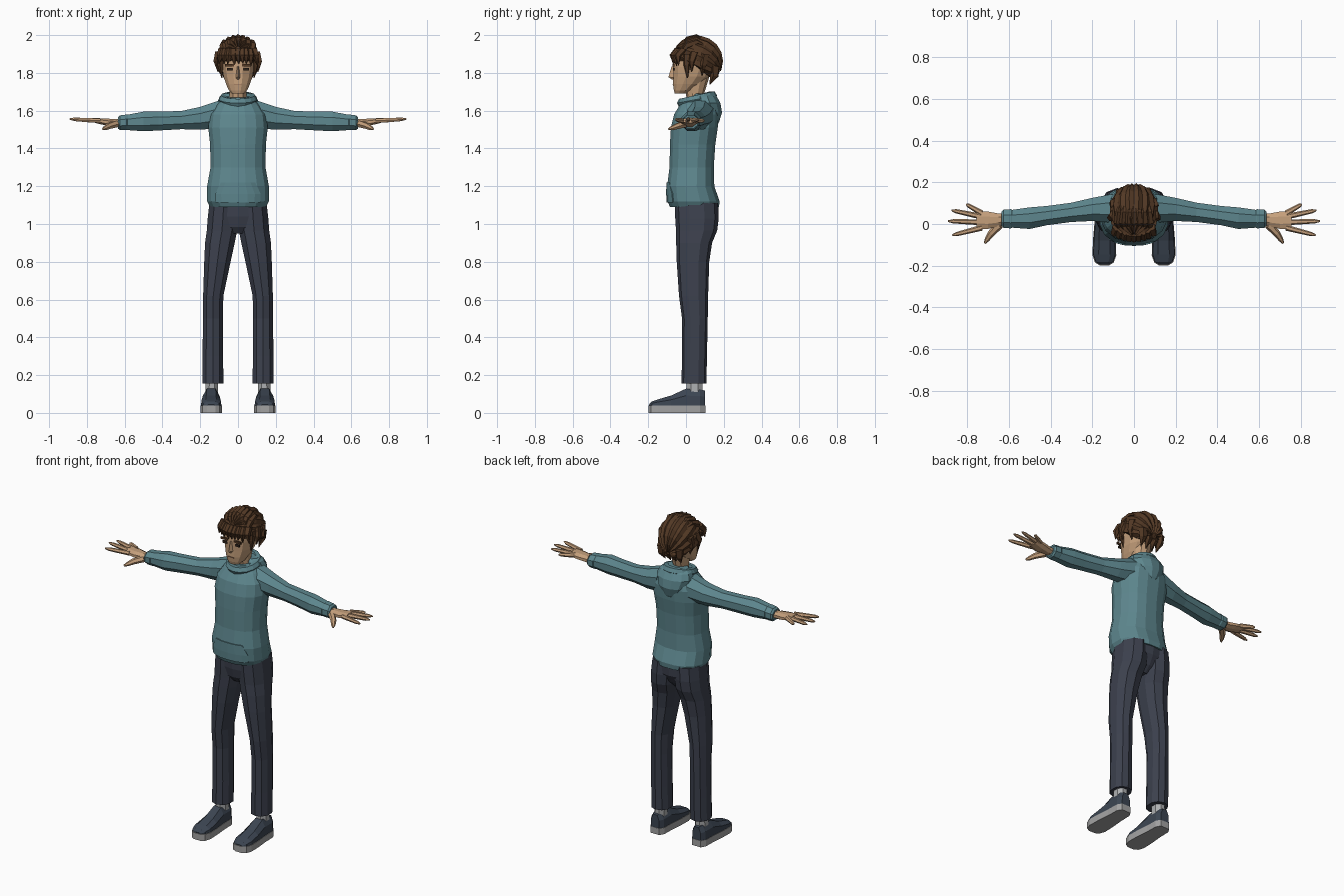
import bpy, bmesh, math, random
from math import sin, cos, pi, radians
from mathutils import Vector

random.seed(4)
if "Cube" in bpy.data.objects:
    bpy.data.objects.remove(bpy.data.objects["Cube"])


def material(name, *rgb):
    m = bpy.data.materials.new(name)
    m.use_nodes = True
    m.diffuse_color = (*rgb, 1)
    m.node_tree.nodes["Principled BSDF"].inputs["Base Color"].default_value = (*rgb, 1)
    return m


teal = material("teal cloth", .11, .24, .27)
denim = material("dark trousers", .045, .052, .075)
skin = material("skin", .56, .35, .2)
brown = material("brown hair", .085, .04, .018)
navy = material("navy shoe", .045, .06, .085)
grey = material("grey sole", .36, .36, .36)
sock_grey = material("light sock", .42, .43, .44)
dark = material("dark eye", .03, .018, .012)
lip = material("lip", .3, .15, .09)


def oval(u, v, ru, rv, n=12, power=1.0, start=0.0, span=2 * pi, closed=True):
    """Points of a superellipse; power under 1 makes it boxier."""
    pts = []
    for i in range(n):
        a = start + span * i / (n if closed else n - 1)
        c, s = cos(a), sin(a)
        pts.append((u + ru * math.copysign(abs(c) ** power, c),
                    v + rv * math.copysign(abs(s) ** power, s)))
    return pts


def build(name, mat, lofts, mirror=False, closed=True):
    """Skin each list of rings into one object."""
    bm = bmesh.new()
    for rings in lofts:
        rows = [[bm.verts.new(p) for p in ring] for ring in rings]
        n = len(rows[0])
        for a, b in zip(rows, rows[1:]):
            for i in range(n if closed else n - 1):
                j = (i + 1) % n
                bm.faces.new((a[i], a[j], b[j], b[i]))
        if closed:
            bm.faces.new(rows[0])
            bm.faces.new(rows[-1])
    bmesh.ops.recalc_face_normals(bm, faces=bm.faces)
    mesh = bpy.data.meshes.new(name)
    bm.to_mesh(mesh)
    bm.free()
    mesh.materials.append(mat)
    ob = bpy.data.objects.new(name, mesh)
    bpy.context.collection.objects.link(ob)
    if mirror:
        ob.modifiers.new("mirror", 'MIRROR').use_mirror_merge = False
    return ob


def upright(rows, n=12, power=1.0):
    """Rings stacked in z from (z, x, y, rx, ry)."""
    return [[(x, y, z) for x, y in oval(cx, cy, rx, ry, n, power, pi / n)]
            for z, cx, cy, rx, ry in rows]


def sideways(rows, n=8, power=1.0):
    """Rings strung along x from (x, y, z, ry, rz)."""
    return [[(x, y, z) for y, z in oval(cy, cz, ry, rz, n, power, pi / n)]
            for x, cy, cz, ry, rz in rows]


def taper(points, radii, n=6, flat=1.0):
    """Tapered tube through a few points."""
    pts = [Vector(p) for p in points]
    q = (pts[-1] - pts[0]).to_track_quat('Z', 'Y')
    return [[p + q @ Vector((u, v, 0)) for u, v in oval(0, 0, r, r * flat, n)]
            for p, r in zip(pts, radii)]


def box(x, y, z, sx, sy, sz):
    """Box centred on a point, as two rings."""
    corners = [(-sx, -sy), (sx, -sy), (sx, sy), (-sx, sy)]
    return [[(x + dx, y + dy, z + dz) for dx, dy in corners] for dz in (-sz, sz)]


# Sweater body
build("sweater_body", teal, [upright([
    (1.09, 0, .045, .15, .132), (1.12, 0, .04, .166, .14), (1.2, 0, .025, .166, .127),
    (1.3, 0, .03, .148, .119), (1.42, 0, .035, .15, .122), (1.51, 0, .044, .16, .126),
    (1.58, 0, .055, .152, .12), (1.63, 0, .065, .118, .1), (1.67, 0, .068, .075, .075)],
    16, .85)])

# Front pocket follows the belly
pocket = []
for z, cy, rx, ry, half in ((1.115, .04, .168, .143, 42), (1.16, .033, .169, .138, 42),
                            (1.22, .026, .165, .13, 30)):
    pocket.append([(x, y, z) for x, y in oval(0, cy, rx, ry, 7, .85, radians(-90 - half),
                                            radians(2 * half), False)])
build("front_pocket", teal, [pocket], closed=False).modifiers.new("thick", 'SOLIDIFY').thickness = .009

# Sleeves and cuffs
build("sleeves", teal, [sideways([
    (.1, .075, 1.58, .075, .08), (.2, .07, 1.56, .06, .065), (.3, .056, 1.55, .05, .052),
    (.42, .04, 1.545, .05, .054), (.5, .028, 1.543, .056, .056), (.585, .025, 1.538, .046, .044),
    (.6, .024, 1.536, .04, .04)], 8)], True)
build("sleeve_cuffs", teal, [sideways([
    (.58, .025, 1.538, .042, .042), (.59, .025, 1.538, .05, .045),
    (.625, .025, 1.536, .047, .042), (.635, .025, 1.535, .038, .033)], 8)], True)

# Hood: rolled collar and the folded bag on the back
collar = []
for i in range(16):
    a = 2 * pi * i / 16
    rise = .02 * sin(a)
    collar.append([(cos(a) * (.078 + u), .058 + sin(a) * (.082 + u), 1.66 + rise + v)
                   for u, v in oval(0, 0, .024, .026, 6)])
collar.append(collar[0])
build("hood_collar", teal, [collar])
build("hood_bag", teal, [upright([
    (1.51, 0, .13, .02, .03), (1.54, 0, .125, .06, .052), (1.59, 0, .12, .095, .073),
    (1.64, 0, .105, .115, .08), (1.675, 0, .095, .1, .07), (1.692, 0, .09, .075, .045)], 12)])

# Hands
hands = [sideways([(.61, .022, 1.535, .028, .023), (.65, .02, 1.535, .033, .022),
                   (.7, .018, 1.54, .045, .02), (.755, .02, 1.548, .046, .014)], 8)]
for y, tip in ((-.018, (.872, -.054, 1.553)), (.008, (.892, .014, 1.556)),
               (.035, (.875, .066, 1.553)), (.052, (.805, .095, 1.547))):
    base = Vector((.73, y, 1.547))
    end = Vector(tip)
    hands.append(taper([base, base.lerp(end, .5), base.lerp(end, .85), end],
                       [.014, .012, .01, .004]))
hands.append(taper([(.645, -.005, 1.53), (.685, -.045, 1.518), (.705, -.075, 1.507),
                    (.716, -.092, 1.502)], [.02, .017, .012, .005]))
build("hands", skin, hands, True)

# Trousers
build("trouser_legs", denim, [upright([
    (.155, .133, .042, .058, .066), (.3, .133, .045, .057, .066), (.5, .133, .047, .055, .068),
    (.62, .131, .04, .056, .077), (.8, .109, .037, .073, .086), (.9, .096, .043, .082, .095),
    (.965, .085, .056, .084, .109), (1.03, .08, .058, .084, .115), (1.11, .075, .055, .08, .115)],
    10, .9)], True)
build("trouser_hips", denim, [upright([
    (.95, 0, .04, .05, .06), (.985, 0, .045, .12, .09), (1.04, 0, .055, .155, .112),
    (1.11, 0, .055, .15, .115)], 14, .9)])

# Socks and shoes
build("socks", sock_grey, [upright([(.08, .14, .045, .036, .045), (.2, .137, .045, .036, .045)], 8)], True)
outline = ((.102, .03), (.075, .046), (0, .048), (-.08, .055), (-.15, .057), (-.185, .045), (-.199, .022))
center = .142
sole = [[(center - w, y, 0), (center + w, y, 0), (center + w, y, .04), (center - w, y, .04)]
        for y, w in outline]
build("shoe_soles", grey, [sole], True)
upper = []
for (y, w), top in zip(outline, (.118, .125, .128, .092, .072, .06, .045)):
    w *= .96
    mid = .036 + (top - .036) * .6
    upper.append([(center + x, y * .98, z) for x, z in
                  ((-w, .036), (w, .036), (w * .95, mid), (w * .5, top), (-w * .5, top), (-w * .95, mid))])
build("shoe_uppers", navy, [upper], True)

# Head and neck
build("neck", skin, [upright([(1.6, 0, .065, .052, .055), (1.69, 0, .048, .046, .048),
                              (1.8, 0, .06, .06, .07)], 10)])
build("head", skin, [upright([
    (1.69, 0, -.03, .034, .03), (1.708, 0, -.016, .05, .05), (1.74, 0, .007, .065, .078),
    (1.78, 0, .028, .079, .098), (1.83, 0, .04, .088, .111), (1.89, 0, .047, .09, .115),
    (1.95, 0, .055, .06, .08)], 12, .9)])
build("nose", skin, [[[(-.008, -.06, 1.835), (.008, -.06, 1.835), (0, -.076, 1.835)],
                      [(-.015, -.06, 1.775), (.015, -.06, 1.775), (0, -.093, 1.778)],
                      [(-.01, -.06, 1.765), (.01, -.06, 1.765), (0, -.075, 1.765)]]])
build("mouth", lip, [box(0, -.068, 1.737, .02, .004, .002)])
build("eyes", dark, [box(.042, -.066, 1.819, .015, .004, .007)], True)
build("eyebrows", brown, [box(.045, -.067, 1.84, .024, .005, .006)], True)


# Hair: ridged cap swept from the brow to the nape
def hairline(y):
    return 1.862 if y < .02 else 1.862 - .8 * (y - .02)


strands, steps, tilt = 32, 9, radians(28)
cap = []
for i in range(steps):
    polar = pi * (.04 + .92 * i / (steps - 1))
    ring = []
    for j in range(strands):
        a = 2 * pi * j / strands
        r = 1.02 if j % 2 else .94
        d = Vector((sin(polar) * cos(a), -cos(polar), sin(polar) * sin(a)))
        y = d.y * cos(tilt) + d.z * sin(tilt)
        z = d.z * cos(tilt) - d.y * sin(tilt)
        p = Vector((d.x * .116 * r, .06 + y * .134 * r, 1.865 + z * .132 * r))
        p.z = max(p.z, hairline(p.y))
        ring.append(p)
    cap.append(ring)
build("hair_cap", brown, [cap])

# Loose locks along the brow, temples and nape
locks = []
for i in range(9):
    x = (i - 4) * .023
    y = -.066 + 3.2 * x * x
    locks.append(taper([(x * .9, y + .025, 1.925), (x * 1.02, y - .006, 1.89),
                        (x * 1.06 + random.uniform(-.008, .008), y, 1.85 - random.uniform(0, .014))],
                       [.022, .018, .002], 5))
for side in (-1, 1):
    locks.append(taper([(side * .092, .005, 1.9), (side * .093, .004, 1.84), (side * .085, .008, 1.772)],
                       [.024, .018, .003], 5, .8))
    locks.append(taper([(side * .095, .045, 1.91), (side * .112, .03, 1.86), (side * .106, .03, 1.805)],
                       [.026, .018, .002], 5))
    locks.append(taper([(side * .09, .1, 1.9), (side * .1, .09, 1.84), (side * .088, .085, 1.785)],
                       [.028, .02, .002], 5))
    for x in (.02, .06):
        locks.append(taper([(side * x, .15, 1.84), (side * x, .15, 1.785), (side * x * .9, .125, 1.738)],
                           [.03, .022, .002], 5))
build("hair_locks", brown, locks)

# Swept tufts on the crown
tufts = []
for i in range(7):
    x = (i - 3) * .026
    drop = 4.5 * x * x
    tufts.append(taper([(x * .9, -.03, 1.925 - drop), (x, .005, 1.972 - drop), (x * .95, .06, 1.992 - drop),
                        (x * .8, .12, 1.965 - drop)], [.012, .02, .014, .003], 5))
build("hair_tufts", brown, tufts)
